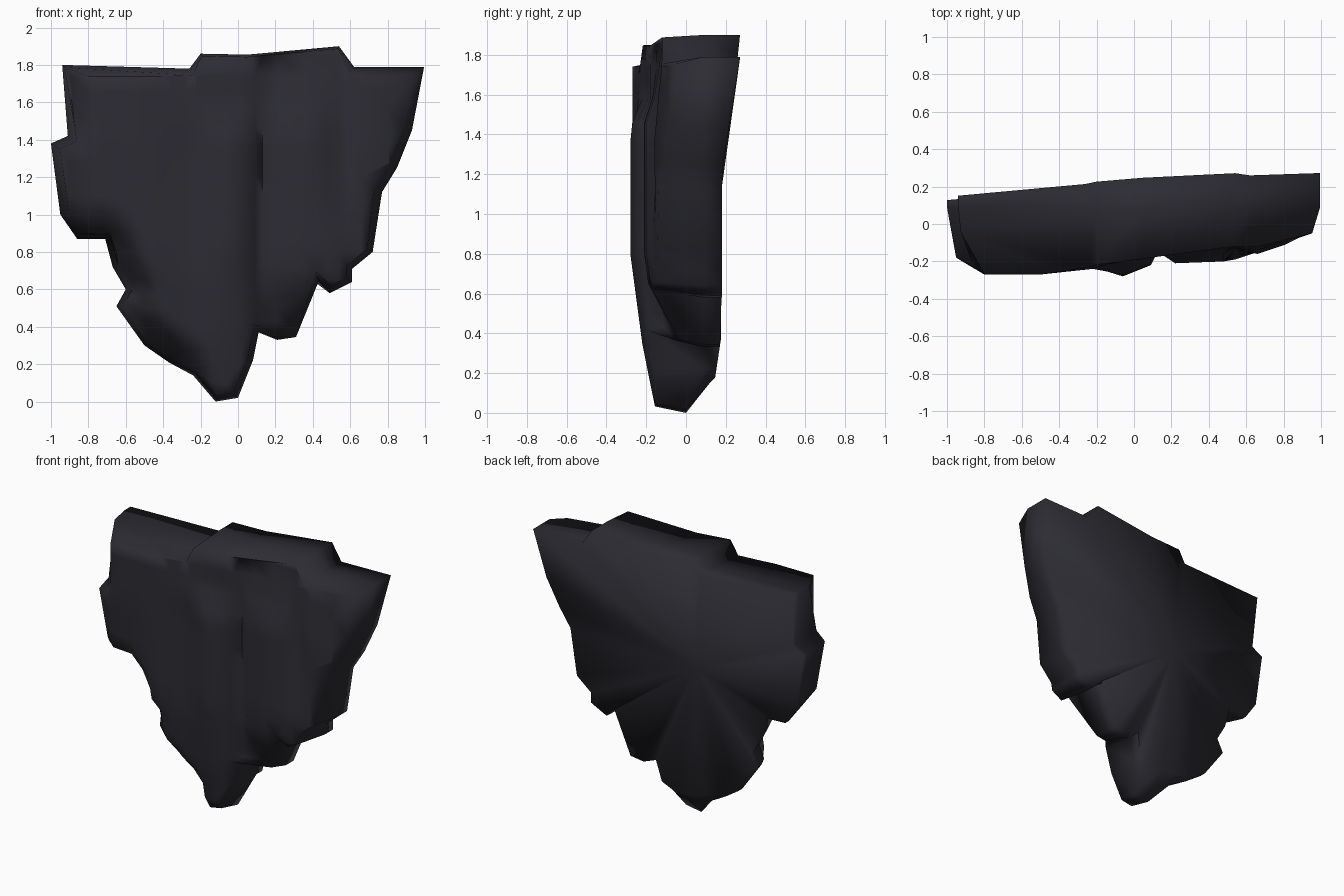
import bpy, bmesh
from mathutils import Vector
from mathutils.geometry import delaunay_2d_cdt

if "Cube" in bpy.data.objects:
    bpy.data.objects.remove(bpy.data.objects["Cube"])

# Silhouette of the hanging cliff slab (x, z), clockwise from upper left
OUT = [(-.94, 1.80), (-.26, 1.78), (-.20, 1.86), (.05, 1.855), (.54, 1.90), (.62, 1.79),
       (.995, 1.79), (.93, 1.45), (.85, 1.25), (.77, 1.12), (.72, .80), (.61, .71), (.61, .64),
       (.49, .58), (.43, .64), (.31, .345), (.21, .33), (.11, .37), (.08, .22), (0, .02),
       (-.12, 0), (-.24, .14), (-.37, .21), (-.50, .30), (-.65, .51), (-.60, .60),
       (-.67, .72), (-.71, .87), (-.86, .87), (-.95, 1.0), (-1.0, 1.38), (-.91, 1.42)]

# Front relief: depth at column stations (XS) for a few heights (ZS), in hundredths
XS = [-.97, -.80, -.50, -.22, -.06, .09, .13, .22, .48, .54, .66, .95]
ZS = [0, .35, .65, .80, 1.36, 1.46, 1.58, 1.85]
REL = ["10 12 14 15 15 13 8 2 2 2 2 2",
       "8 14 19 20 22 18 10 3 2 2 2 2",
       "6 20 24 23 26 20 14 19 18 16 13 8",
       "5 22 26 23 28 21 14 21 20 19 15 9",
       "17 27 27 23 28 22 14 21 20 13 16 6",
       "0 27 27 24 27 22 14 21 20 13 15 5",
       "-2 27 27 24 20 18 15 17 16 13 14 5",
       "-4 27 27 22 20 18 15 13 12 12 11 5"]
REL = [[-int(v) / 100 for v in r.split()] for r in REL]

pts = [Vector(p) for p in OUT]
n = len(pts)


def span(v, arr):
    v = min(max(v, arr[0]), arr[-1])
    i = max(k for k in range(len(arr) - 1) if arr[k] <= v)
    return i, (v - arr[i]) / (arr[i + 1] - arr[i])


def edge_dist(p):
    best = 9
    for a, b in zip(pts, pts[1:] + pts[:1]):
        t = min(max((p - a).dot(b - a) / (b - a).length_squared, 0), 1)
        best = min(best, (p - a.lerp(b, t)).length)
    return best


def front_y(x, z):
    i, u = span(x, XS)
    j, w = span(z, ZS)
    a = REL[j][i] * (1 - u) + REL[j][i + 1] * u
    b = REL[j + 1][i] * (1 - u) + REL[j + 1][i + 1] * u
    y = a * (1 - w) + b * w
    # lower left flank is worn back towards its edge
    if x < -.17 and z < 1.0:
        k = min(1, (-.17 - x) / .1) * min(1, (1.0 - z) / .15)
        d = min(1, max(0, edge_dist(Vector((x, z))) - .02) / .13)
        y += k * (1 - d) * (.03 - y)
    return y


def back_y(x, z):
    t = min(max((z - 1.2) / .7, 0), 1)
    low = .03 * max(0, .4 - z) / .2
    return .18 - .06 * max(0, -x) + t * (.07 + .04 * x) - low


# Inset outline for the front rim
ring = []
for i, p in enumerate(pts):
    d0 = (p - pts[i - 1]).normalized()
    d1 = (pts[(i + 1) % n] - p).normalized()
    n0, n1 = Vector((d0.y, -d0.x)), Vector((d1.y, -d1.x))
    m = (n0 + n1) / max(1 + n0.dot(n1), .6)
    ring.append(p + m * (.03 if p.y < 1 else .045 if p.y < 1.7 else .035 if p.y < 1.795 else .012))

# Interior points follow the vertical columns of the relief
cols = sorted(XS + [(a + b) / 2 for a, b in zip(XS, XS[1:]) if b - a > .1]
              + [-.9, -.72, -.58, -.43, -.29])
rows = sorted(ZS + [.1, .2, .28, .43, .5, .57, .72, .9, 1.0, 1.1, 1.2, 1.28, 1.66, 1.74])
grid = [Vector((x, z)) for x in cols for z in rows]
res = delaunay_2d_cdt(ring + grid, [(i, (i + 1) % n) for i in range(n)], [], 1, 1e-5)
cv, cf, orig = res[0], res[2], res[3]

bm = bmesh.new()
front = [bm.verts.new((v.x, front_y(v.x, v.y), v.y)) for v in cv]
for f in cf:
    bm.faces.new([front[i] for i in f])
where = {o: k for k, ids in enumerate(orig) for o in ids}
rim = [front[where[i]] for i in range(n)]

# Widest edge loop, then the back loop (clipped short at the bottom tip)
mid = [bm.verts.new((p.x, 0 if p.y < .1 else .09, p.y)) for p in pts]
back = []
for p in pts:
    z = p.y if p.y > .22 else .175 + .2 * p.y
    back.append(bm.verts.new((p.x, back_y(p.x, z), z)))
hub = bm.verts.new((-.2, .175, 1.1))
for i in range(n):
    j = (i + 1) % n
    bm.faces.new((rim[i], rim[j], mid[j], mid[i]))
    bm.faces.new((mid[i], mid[j], back[j], back[i]))
    bm.faces.new((back[i], back[j], hub))

bmesh.ops.delete(bm, geom=[v for v in bm.verts if not v.link_faces], context='VERTS')
bmesh.ops.recalc_face_normals(bm, faces=bm.faces)
me = bpy.data.meshes.new("cliff_rock")
bm.to_mesh(me)
bm.free()
rock = bpy.data.objects.new("cliff_rock", me)
bpy.context.collection.objects.link(rock)

# Single dark slate colour
mat = bpy.data.materials.new("dark slate")
mat.diffuse_color = (.025, .025, .033, 1)
mat.use_nodes = True
mat.node_tree.nodes["Principled BSDF"].inputs["Base Color"].default_value = mat.diffuse_color
me.materials.append(mat)

bpy.context.view_layer.objects.active = rock
rock.select_set(True)
bpy.ops.object.shade_smooth_by_angle(angle=1.75)
